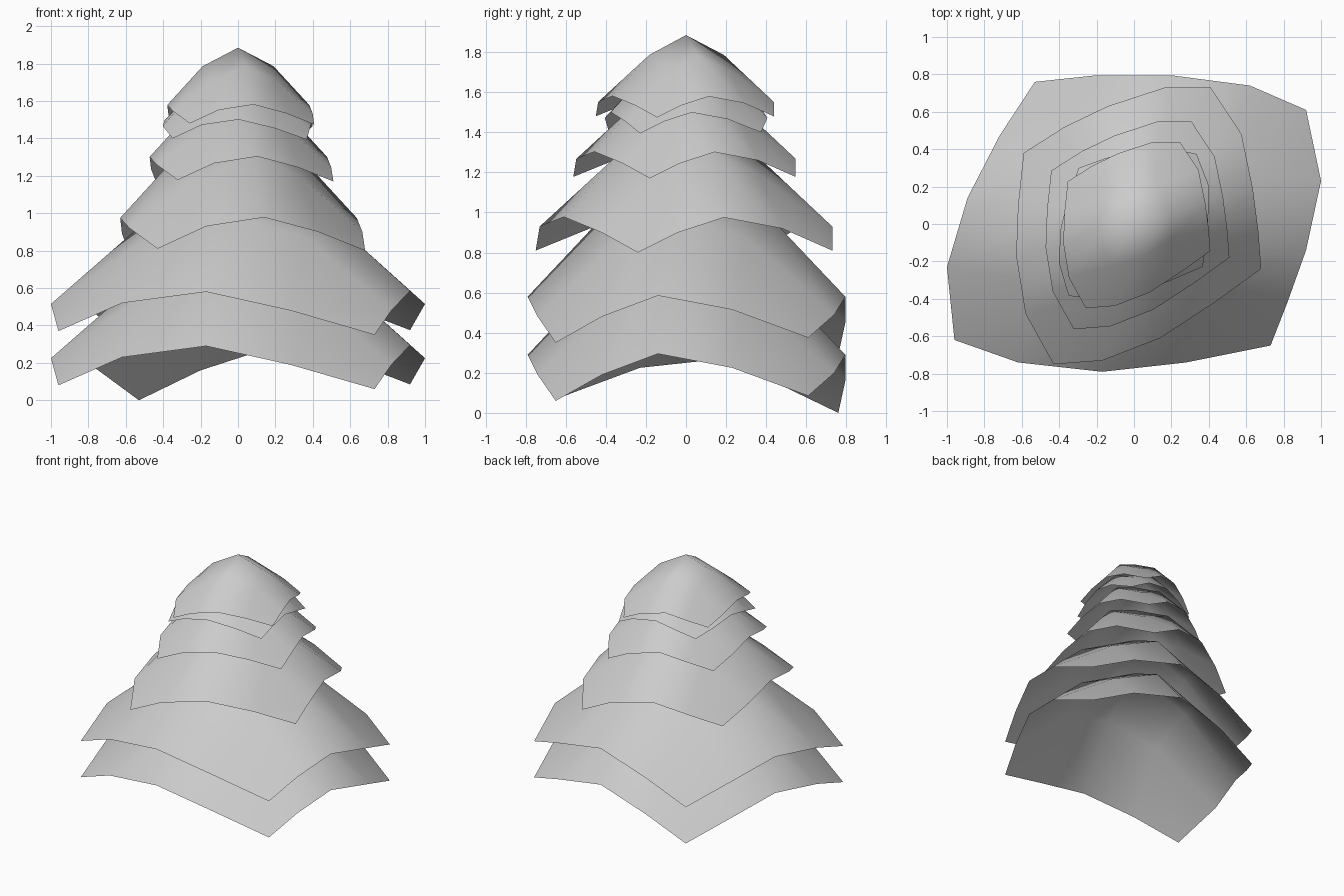
import bpy
import bmesh
from math import radians
from mathutils import Matrix, Vector

cube = bpy.data.objects.get("Cube")
if cube:
    bpy.data.objects.remove(cube)

grey = bpy.data.materials.new("plain_grey")
grey.use_nodes = True
grey.diffuse_color = (0.6, 0.6, 0.6, 1)
grey.node_tree.nodes["Principled BSDF"].inputs["Base Color"].default_value = (0.6, 0.6, 0.6, 1)

# Rims run counter-clockwise from the front +x corner, four steps to each side
wide_rim = [(.73, -.65, .06), (.82, -.42, .19), (.92, -.14, .295), (1, .23, .225),
            (.92, .61, .085), (.62, .74, .2), (.2, .795, .29), (-.2, .795, .16),
            (-.53, .76, 0), (-.72, .47, .14), (-.89, .14, .265), (-1, -.23, .225),
            (-.96, -.62, .08), (-.62, -.74, .23), (-.17, -.79, .29), (.28, -.74, .19)]
slim_rim = [(.68, -.24, .8), (.665, -.04, .9), (.635, .19, .975), (.575, .48, .92),
            (.41, .73, .81), (.165, .73, .93), (-.14, .63, .978), (-.37, .52, .9),
            (-.59, .38, .81), (-.62, .1, .89), (-.63, -.17, .975), (-.58, -.48, .92),
            (-.43, -.75, .81), (-.17, -.73, .93), (.14, -.61, .978), (.43, -.42, .9)]


def ring_index(a, b, r):
    """Position of grid point a, b on the square ring r."""
    if a == r:
        return b + r
    if b == r:
        return 3 * r - a
    if a == -r:
        return 5 * r - b
    return 7 * r + a


def draped_sheet(name, rim, peak, middle, corner, scale, lift, turn=0):
    """A four by four sheet hanging from a central peak."""
    bm = bmesh.new()
    bmesh.ops.create_grid(bm, x_segments=4, y_segments=4, size=2)
    for v in bm.verts:
        a, b = round(v.co.x), round(v.co.y)
        r = max(abs(a), abs(b))
        if r == 0:
            v.co = (0, 0, peak)
        elif r == 1:
            k = ring_index(a, b, r) % 8
            x, y, z = rim[2 * k]
            v.co = (x / 2, y / 2, middle if k % 2 else corner)
        else:
            v.co = Vector(rim[ring_index(a, b, r) % 16])
    place = Matrix.Translation((0, 0, lift)) @ Matrix.Rotation(radians(turn), 4, "Z")
    bm.transform(place @ Matrix.Scale(scale, 4))
    for face in bm.faces:
        face.smooth = True
    mesh = bpy.data.meshes.new(name)
    bm.to_mesh(mesh)
    bm.free()
    mesh.materials.append(grey)
    bpy.context.collection.objects.link(bpy.data.objects.new(name, mesh))


# Two wide tiers at the foot
for name, lift in (("bottom_tier", 0), ("second_tier", .29)):
    draped_sheet(name, wide_rim, .93, .71, .58, 1, lift)

# Shrinking tiers above
for name, scale, lift, turn in (("third_tier", 1, 0, 0), ("fourth_tier", .75, .57, 0),
                                ("fifth_tier", .6, .914, -12.5), ("top_tier", .6, .994, 0)):
    draped_sheet(name, slim_rim, 1.485, 1.32, 1.19, scale, lift, turn)
